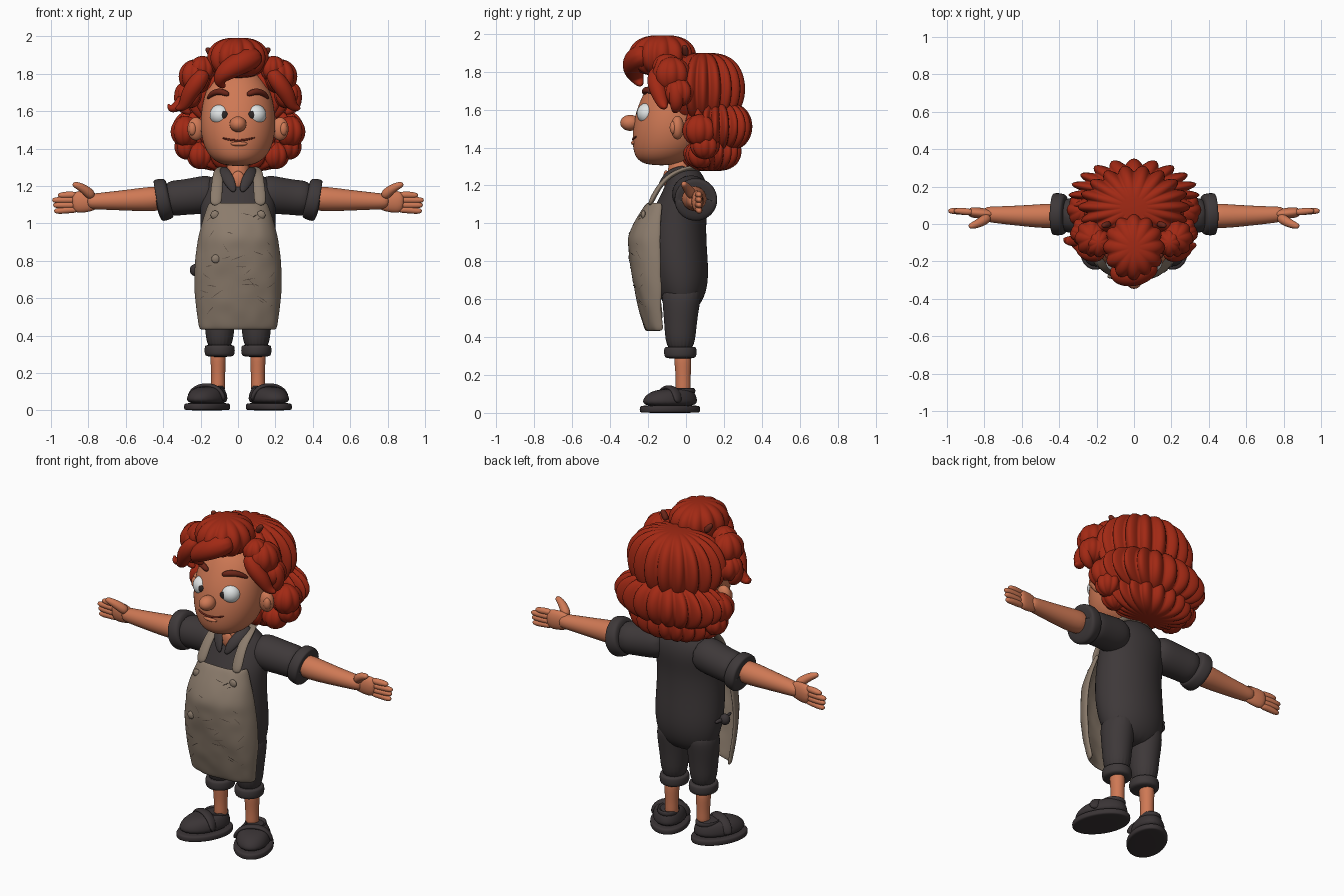
import bpy, bmesh, math, random
from mathutils import Vector
random.seed(4)


def colour(name, rgb):
    m = bpy.data.materials.new(name)
    m.diffuse_color = (*rgb, 1)
    return m


SKIN = colour("skin", (0.62, 0.19, 0.09))
HAIR = colour("red_hair", (0.36, 0.022, 0.007))
BROW = colour("brow_brown", (0.15, 0.02, 0.01))
CLOTH = colour("charcoal_cloth", (0.048, 0.040, 0.041))
SHOE = colour("shoe_grey", (0.042, 0.034, 0.036))
APRON = colour("taupe_apron", (0.26, 0.20, 0.15))
SEAM = colour("dark_taupe", (0.09, 0.065, 0.05))
WHITE = colour("eye_white", (0.75, 0.78, 0.78))
BLACK = colour("pupil", (0.025, 0.02, 0.02))


def finish(name, bm, mat, sub=0, mirror=False):
    bmesh.ops.recalc_face_normals(bm, faces=bm.faces)
    me = bpy.data.meshes.new(name)
    bm.to_mesh(me)
    bm.free()
    me.materials.append(mat)
    for p in me.polygons:
        p.use_smooth = True
    ob = bpy.data.objects.new(name, me)
    bpy.context.collection.objects.link(ob)
    if mirror:
        ob.modifiers.new("mirror", 'MIRROR').use_mirror_merge = False
    if sub:
        s = ob.modifiers.new("smooth", 'SUBSURF')
        s.levels = s.render_levels = sub
    return ob


def skin_rings(bm, rings):
    rows = [[bm.verts.new(p) for p in r] for r in rings]
    n = len(rows[0])
    for a, b in zip(rows, rows[1:]):
        for i in range(n):
            bm.faces.new((a[i], a[(i + 1) % n], b[(i + 1) % n], b[i]))
    bm.faces.new(rows[0])
    bm.faces.new(rows[-1])


def loft(name, rings, mat, cx=0, turn=0, pivot=(0, 0), mirror=False, seg=20):
    """Stack of ellipses (z, centre y, half width, half depth)."""
    bm = bmesh.new()
    c, s = math.cos(turn), math.sin(turn)
    out = []
    for z, cy, rx, ry in rings:
        ring = []
        for i in range(seg):
            a = 2 * math.pi * i / seg
            x, y = cx + rx * math.cos(a), cy + ry * math.sin(a)
            ring.append((pivot[0] + c * x - s * y, pivot[1] + s * x + c * y, z))
        out.append(ring)
    skin_rings(bm, out)
    return finish(name, bm, mat, 2, mirror)


def tube(name, pts, radii, mat, flat=1.0, ref=(0, 1, 0), mirror=True, seg=10):
    """Tapered tube along a path; flat scales its thickness towards ref."""
    bm = bmesh.new()
    pts = [Vector(p) for p in pts]
    out = []
    for i, p in enumerate(pts):
        t = (pts[min(i + 1, len(pts) - 1)] - pts[max(i - 1, 0)]).normalized()
        u = t.cross(Vector(ref)).normalized()
        v = u.cross(t)
        out.append([p + radii[i] * (u * math.cos(a) + v * flat * math.sin(a))
                    for a in (2 * math.pi * k / seg for k in range(seg))])
    skin_rings(bm, out)
    return finish(name, bm, mat, 2, mirror)


def lump(name, c, r, mat, lobes=0, depth=0.0, mirror=False, square=1.0):
    """Ellipsoid, optionally ribbed into vertical lobes."""
    bm = bmesh.new()
    seg = lobes * 8 if lobes else 28
    rings = []
    for j in range(1, 24):
        f = -math.pi / 2 + math.pi * j / 24
        w, h = math.cos(f) ** square, math.sin(f)
        ring = []
        for i in range(seg):
            a = 2 * math.pi * i / seg
            k = w * (1 - depth * (1 - abs(math.cos(lobes * a / 2)))) if lobes else w
            ring.append((c[0] + r[0] * k * math.cos(a), c[1] + r[1] * k * math.sin(a), c[2] + r[2] * h))
        rings.append(ring)
    skin_rings(bm, rings)
    return finish(name, bm, mat, 0, mirror)


# Head, neck and face
loft("head", [(1.305, -.13, .06, .07), (1.335, -.12, .135, .145), (1.40, -.095, .183, .19),
              (1.50, -.085, .206, .20), (1.60, -.075, .20, .19), (1.70, -.06, .18, .16),
              (1.78, -.04, .135, .13), (1.84, -.03, .06, .06)], SKIN)
loft("neck", [(1.15, -.04, .075, .085), (1.25, -.035, .062, .062), (1.37, -.03, .06, .06)], SKIN)
lump("nose", (0, -.295, 1.53), (.045, .052, .042), SKIN)
lump("ears", (.225, -.045, 1.505), (.045, .035, .062), SKIN, mirror=True)
lump("inner_ears", (.243, -.066, 1.505), (.022, .02, .035), SKIN, mirror=True)
lump("eyes", (.094, -.203, 1.58), (.057, .056, .056), WHITE, mirror=True)
lump("pupils", (.075, -.25, 1.58), (.021, .010, .021), BLACK, mirror=True)
tube("eyebrows", [(.045, -.222, 1.685), (.09, -.215, 1.708), (.135, -.18, 1.70), (.165, -.135, 1.665)],
     [.014, .02, .018, .009], BROW)
tube("mouth", [(-.085, -.262, 1.457), (-.04, -.28, 1.444), (.03, -.282, 1.442), (.095, -.26, 1.46)],
     [.005, .006, .006, .005], BROW, mirror=False)
lump("lower_lip", (0.005, -.272, 1.425), (.045, .018, .013), SKIN)

# Hair: stacked ribbed tiers, quiff, side clumps and curls
lump("hair_crown", (0, .09, 1.71), (.30, .225, .19), HAIR, 18, .16, square=.65)
lump("hair_lower_tier", (0, .155, 1.51), (.35, .195, .135), HAIR, 20, .17, square=.65)
lump("hair_nape_tier", (0, .13, 1.38), (.275, .165, .105), HAIR, 18, .17, square=.65)
lump("hair_quiff", (0, -.125, 1.885), (.165, .178, .108), HAIR, 12, .13, square=.75)
for k, (c, r) in enumerate([((.225, -.075, 1.785), .092), ((.262, -.04, 1.69), .075),
                            ((.19, -.10, 1.825), .07), ((.275, .075, 1.49), .085),
                            ((.20, .08, 1.365), .075), ((.27, .10, 1.41), .07)]):
    lump("hair_clump_%d" % k, c, (r, r * 1.1, r), HAIR, 8, .12, mirror=True)
tube("quiff_locks", [(.12, -.2, 1.9), (.02, -.28, 1.865), (-.09, -.28, 1.80), (-.105, -.25, 1.75), (-.07, -.235, 1.725)],
     [.06, .07, .055, .035, .012], HAIR, mirror=False)
tube("side_curls", [(.17, -.15, 1.82), (.22, -.165, 1.75), (.27, -.14, 1.68), (.29, -.12, 1.62), (.335, -.11, 1.61)],
     [.04, .052, .045, .03, .012], HAIR)
tube("temple_curls", [(.28, -.06, 1.75), (.31, -.05, 1.68), (.30, -.05, 1.61), (.25, -.06, 1.585)],
     [.04, .045, .035, .012], HAIR)
tube("left_flick", [(-.27, -.08, 1.68), (-.32, -.09, 1.625), (-.365, -.09, 1.605), (-.375, -.08, 1.64)],
     [.04, .035, .022, .008], HAIR, mirror=False)
tube("hair_pins", [(.13, 0, 1.885), (.15, -.005, 1.915), (.17, -.01, 1.94)], [.018, .02, .012], BROW)

# Suit: torso, collar, sleeves, legs
loft("torso", [(.53, -.02, .13, .06), (.60, -.02, .185, .12), (.72, -.03, .212, .155), (.88, -.05, .208, .16),
               (1.03, -.045, .20, .152), (1.13, -.01, .21, .135), (1.21, .005, .19, .11),
               (1.27, -.005, .12, .085), (1.295, -.015, .07, .07)], CLOTH)
lump("open_neck", (0, -.105, 1.235), (.035, .016, .045), SKIN)
tube("collar_flaps", [(.085, .0, 1.295), (.075, -.075, 1.275), (.045, -.125, 1.225), (.018, -.15, 1.165)],
     [.022, .032, .034, .014], CLOTH, flat=.5)
tube("sleeves", [(.10, .015, 1.165), (.20, .03, 1.15), (.30, .045, 1.138), (.40, .05, 1.13)],
     [.105, .108, .098, .105], CLOTH)
tube("sleeve_cuffs", [(.362, .05, 1.138), (.372, .05, 1.136), (.42, .053, 1.122), (.438, .053, 1.118), (.432, .053, 1.12)],
     [.098, .118, .122, .115, .085], CLOTH)
loft("trouser_legs", [(.68, -.02, .085, .11), (.58, -.025, .095, .10), (.46, -.03, .08, .085), (.31, -.03, .07, .075)],
     CLOTH, cx=.098, mirror=True)
loft("trouser_cuffs", [(.35, -.03, .072, .076), (.345, -.03, .082, .087), (.30, -.03, .083, .088), (.285, -.03, .07, .074)],
     CLOTH, cx=.098, mirror=True)

# Arms and hands
tube("forearms", [(.38, .045, 1.135), (.50, .042, 1.128), (.63, .045, 1.122), (.76, .05, 1.118), (.81, .055, 1.115)],
     [.074, .068, .056, .046, .04], SKIN)
tube("palms", [(.745, .05, 1.117), (.79, .055, 1.118), (.84, .06, 1.115), (.89, .065, 1.112)],
     [.042, .058, .064, .056], SKIN, flat=.5)
for k, (z0, z1, x1) in enumerate([(1.152, 1.150, .965), (1.125, 1.124, .995), (1.098, 1.097, .99), (1.073, 1.066, .985)]):
    tube("finger_%d" % k, [(.855, .062, z0), (.91, .067, z0), (x1 - .03, .07, z1), (x1, .07, z1)],
         [.018, .02, .018, .012], SKIN)
tube("thumbs", [(.775, .04, 1.14), (.81, .015, 1.175), (.85, -.005, 1.20), (.885, -.015, 1.212)],
     [.03, .028, .022, .014], SKIN)

# Lower legs and turned-out shoes
loft("shins", [(.09, -.015, .042, .044), (.16, -.015, .036, .038), (.24, -.015, .040, .043), (.33, -.02, .045, .05)],
     SKIN, cx=.106, mirror=True)
turn, foot = math.radians(26), (.165, -.085)
loft("shoe_soles", [(0, 0, .10, .162), (.004, 0, .112, .172), (.034, 0, .112, .172), (.04, 0, .10, .16)], SHOE,
     turn=turn, pivot=foot, mirror=True)
loft("shoe_uppers", [(.03, 0, .098, .158), (.075, 0, .097, .155), (.108, .012, .083, .130), (.128, .035, .06, .085)], SHOE,
     turn=turn, pivot=foot, mirror=True)
loft("shoe_collars", [(.09, .075, .06, .07), (.125, .072, .064, .074), (.135, .07, .056, .065), (.115, .07, .045, .05)], SHOE,
     turn=turn, pivot=foot, mirror=True)
fx, fy = math.cos(turn), math.sin(turn)
tube("shoe_straps", [(foot[0] + fx * a, foot[1] + fy * a, z) for a, z in
                     ((-.10, .05), (-.085, .105), (-.035, .132), (.035, .132), (.085, .105), (.10, .05))],
     [.03] * 6, SHOE, flat=.5, ref=(0, 0.2, 1))

# Apron: curved panel (z, half width, edge y, front y)
ROWS = [(1.11, .15, -.12, -.20), (1.0, .187, -.13, -.27), (.92, .207, -.13, -.30), (.80, .224, -.13, -.288),
        (.65, .228, -.13, -.265), (.54, .216, -.125, -.24), (.43, .20, -.12, -.205)]


def on_apron(t, z):
    for a, b in zip(ROWS, ROWS[1:]):
        if z >= b[0]:
            f = (a[0] - z) / (a[0] - b[0])
            w, ye, yf = (a[i] + (b[i] - a[i]) * f for i in (1, 2, 3))
            break
    return Vector((w * math.sin(t * math.pi / 2), ye + (yf - ye) * math.cos(t * math.pi / 2) ** .8, z))


bm = bmesh.new()
NR, NC = 14, 14
grid = []
for r in range(NR + 1):
    z = 1.11 - .679 * r / NR
    grid.append([bm.verts.new(on_apron(-1 + 2 * c / NC, z) + Vector((0, random.uniform(-.005, .005), 0)))
                 for c in range(NC + 1)])
for r in range(NR):
    for c in range(NC):
        bm.faces.new((grid[r][c], grid[r + 1][c], grid[r + 1][c + 1], grid[r][c + 1]))
apron = finish("apron", bm, APRON)
solid = apron.modifiers.new("thickness", 'SOLIDIFY')
solid.thickness, solid.offset = .02, 0
sub = apron.modifiers.new("smooth", 'SUBSURF')
sub.levels = sub.render_levels = 2

# Worn seams on the apron
bm = bmesh.new()
for k in range(30):
    t, z = random.uniform(-.7, .7), random.uniform(.5, 1.05)
    dt, dz = random.uniform(.05, .12), random.uniform(-.03, .03)
    p, q = on_apron(t - dt, z - dz), on_apron(t + dt, z + dz)
    o, m = Vector((0, -.013, 0)), on_apron(t, z)
    h = Vector((0, 0, .0025))
    v = [bm.verts.new(x + o) for x in (p, m - h, q, m + h)]
    bm.faces.new(v)
finish("apron_seams", bm, SEAM)

# Straps, buttons and side tie
tube("apron_straps", [(0, .085, 1.285), (.07, .06, 1.295), (.105, -.02, 1.287), (.108, -.10, 1.245),
                      (.115, -.155, 1.175), (.12, -.195, 1.09)], [.026, .026, .027, .03, .033, .036], APRON,
     flat=.45, ref=(0, -.6, .8))
for name, t, z in (("left_button", -.51, 1.045), ("right_button", .51, 1.045), ("pocket_button", -.36, .81)):
    lump(name, on_apron(t, z) + Vector((0, -.012, 0)), (.023, .012, .023), APRON)
tube("side_tie", [(-.215, -.13, .76), (-.225, -.06, .752), (-.205, .02, .748)], [.014, .016, .012], SHOE, mirror=False)
lump("tie_knot", (-.228, -.05, .75), (.03, .028, .032), SHOE)
